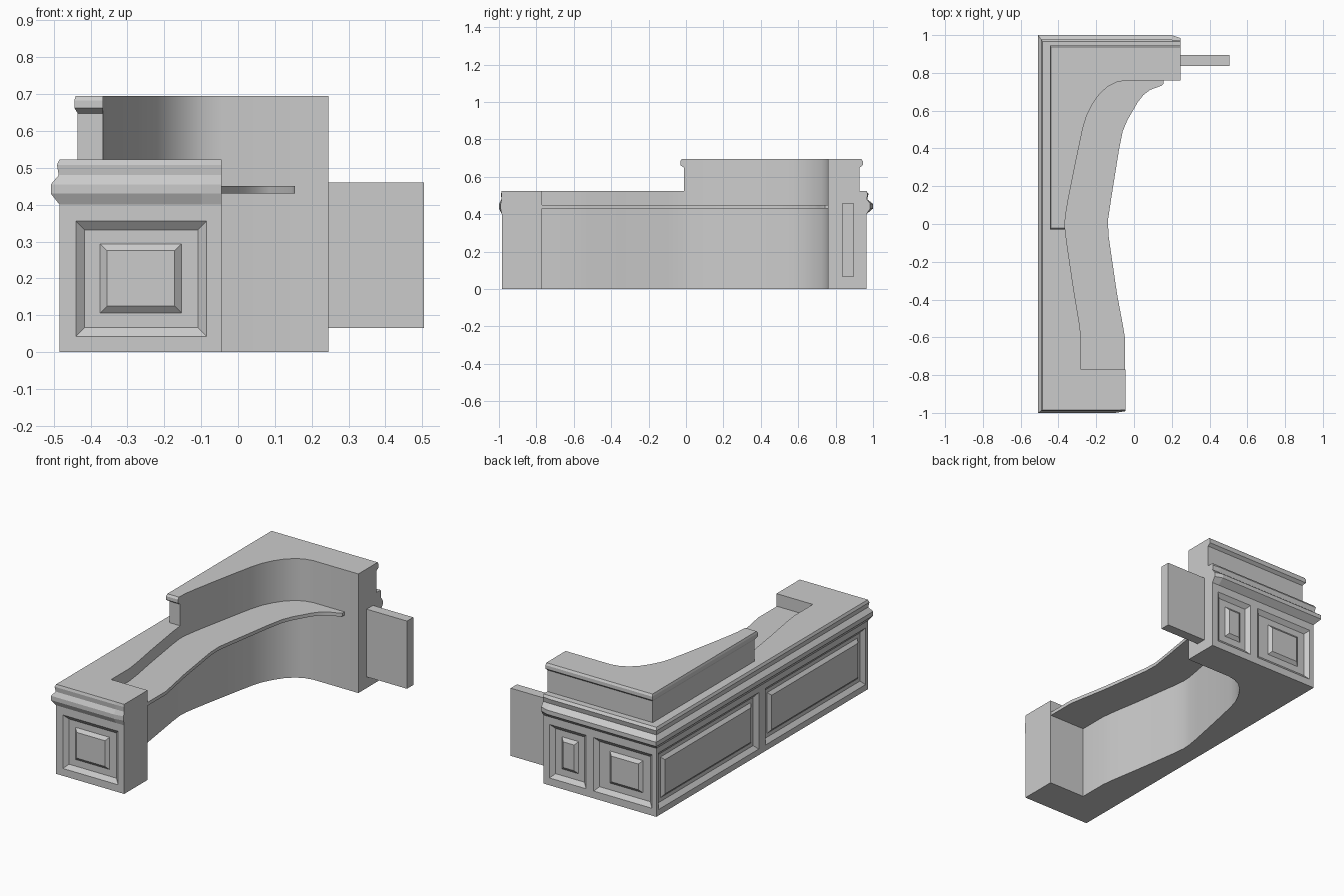
import bpy, bmesh, math
from mathutils import Vector

if "Cube" in bpy.data.objects:
    bpy.data.objects.remove(bpy.data.objects["Cube"])


def finish(name, bm):
    bmesh.ops.recalc_face_normals(bm, faces=bm.faces)
    me = bpy.data.meshes.new(name)
    bm.to_mesh(me)
    bm.free()
    ob = bpy.data.objects.new(name, me)
    bpy.context.collection.objects.link(ob)
    return ob


def smooth(ob):
    bpy.ops.object.select_all(action='DESELECT')
    ob.select_set(True)
    bpy.context.view_layer.objects.active = ob
    bpy.ops.object.shade_smooth_by_angle(angle=math.radians(30))


def loft(bm, rings):
    """Join equal closed rings of points and cap both ends."""
    vs = [[bm.verts.new(p) for p in r] for r in rings]
    n = len(vs[0])
    for a, b in zip(vs, vs[1:]):
        for i in range(n):
            j = (i + 1) % n
            bm.faces.new((a[i], a[j], b[j], b[i]))
    bm.faces.new(vs[0])
    bm.faces.new(vs[-1])


def prism(name, outline, z0, z1):
    bm = bmesh.new()
    loft(bm, [[(x, y, z) for x, y in outline] for z in (z0, z1)])
    return finish(name, bm)


def moulding(name, path, profile):
    """Sweep (offset, z) profile along points that each carry an outward vector."""
    bm = bmesh.new()
    loft(bm, [[(x + dx * o, y + dy * o, z) for o, z in profile]
              for x, y, dx, dy in path])
    return finish(name, bm)


def frustum(bm, origin, u, n, rect, near, far):
    """Tapered block on a wall; near and far are (inset, height above wall)."""
    u0, u1, z0, z1 = rect
    rings = []
    for i, h in (near, far):
        rings.append([Vector(origin) + Vector(u) * a + Vector(n) * h + Vector((0, 0, z))
                      for a, z in ((u0 + i, z0 + i), (u1 - i, z0 + i),
                                   (u1 - i, z1 - i), (u0 + i, z1 - i))])
    loft(bm, rings)


L, F, B, R = -0.484, -0.985, 0.965, 0.245   # outer walls
TOP = 0.523

# inner curve of the desk wall, back to front
curve = [(-0.045, 0.76), (-0.095, 0.75), (-0.14, 0.727), (-0.185, 0.685), (-0.22, 0.635),
         (-0.25, 0.575), (-0.27, 0.51), (-0.31, 0.32), (-0.35, 0.12), (-0.363, 0.04),
         (-0.366, -0.01), (-0.357, -0.09), (-0.32, -0.34), (-0.29, -0.52),
         (-0.28, -0.60), (-0.28, -0.77)]

# main body
body = prism("desk_body", [(L, B), (R, B), (R, 0.76)] + curve +
             [(-0.045, -0.77), (-0.045, F), (L, F)], 0, TOP)

# panels: wall origin, direction along it, normal, recess rectangle, raised rectangle
front = ((0, F, 0), (1, 0, 0), (0, -1, 0))
back = ((0, B, 0), (1, 0, 0), (0, 1, 0))
left = ((L, 0, 0), (0, 1, 0), (-1, 0, 0))
panels = [
    ("front_panel", front, (-0.44, -0.085, 0.043, 0.355), (-0.375, -0.152, 0.105, 0.295)),
    ("back_panel_wide", back, (-0.455, -0.08, 0.043, 0.355), (-0.385, -0.17, 0.105, 0.295)),
    ("back_panel_narrow", back, (-0.03, 0.205, 0.043, 0.355), (0.03, 0.14, 0.105, 0.295)),
    ("left_panel_rear", left, (0.02, 0.945, 0.035, 0.365), (0.065, 0.90, 0.08, 0.32)),
    ("left_panel_front", left, (-0.965, -0.04, 0.035, 0.365), (-0.92, -0.085, 0.08, 0.32)),
]
cut = bmesh.new()
for name, wall, recess, raised in panels:
    frustum(cut, *wall, recess, (-0.005, 0.004), (0.024, -0.02))
    bm = bmesh.new()
    frustum(bm, *wall, raised, (0, -0.021), (0.02, -0.004))
    finish(name, bm)
cutter = finish("panel_cutter", cut)
cutter.hide_render = True
bpy.context.view_layer.objects.active = body
mod = body.modifiers.new("recesses", 'BOOLEAN')
mod.operation = 'DIFFERENCE'
mod.solver = 'EXACT'
mod.object = cutter
bpy.ops.object.modifier_apply(modifier=mod.name)
bpy.data.objects.remove(cutter)
smooth(body)

# moulding round the lower counter
moulding("counter_moulding",
         [(-0.045, F, 0, -0.006), (-0.10, F, 0, -0.015), (L, F, -0.024, -0.015),
          (L, B, -0.024, 0.035), (0.20, B, 0, 0.035), (R, B, 0, 0.02)],
         [(0, 0.40), (1, 0.43), (1, 0.455), (0.1, 0.48), (0.3, 0.508), (0, TOP)])

# raised rear counter with its moulding
UL, UF, UB, UT = -0.435, -0.01, 0.928, 0.695
upper = prism("upper_counter", [(UL, UB), (R, UB), (R, 0.76)] + curve[:11] + [(UL, UF)],
              TOP - 0.01, UT)
smooth(upper)
moulding("upper_moulding",
         [(-0.366, UF, 0, -0.02), (UL, UF, -0.009, -0.02),
          (UL, UB, -0.009, 0.017), (R, UB, 0, 0.017)],
         [(0, 0.648), (1, 0.662), (1, 0.683), (0.6, UT), (0, UT)])

# curved work surface
edge = [(-0.048, -0.77), (-0.048, -0.60), (-0.06, -0.53), (-0.09, -0.37), (-0.125, -0.13),
        (-0.135, -0.06), (-0.138, 0.02), (-0.12, 0.14), (-0.08, 0.39), (-0.06, 0.49),
        (-0.035, 0.55), (0.02, 0.645), (0.05, 0.683), (0.085, 0.71), (0.145, 0.732),
        (0.155, 0.742), (0.155, 0.76)]
smooth(prism("work_surface", curve + edge, 0.43, 0.45))

# gate beside the rear wing
prism("gate", [(R, 0.837), (0.505, 0.837), (0.505, 0.895), (R, 0.895)], 0.065, 0.46)
